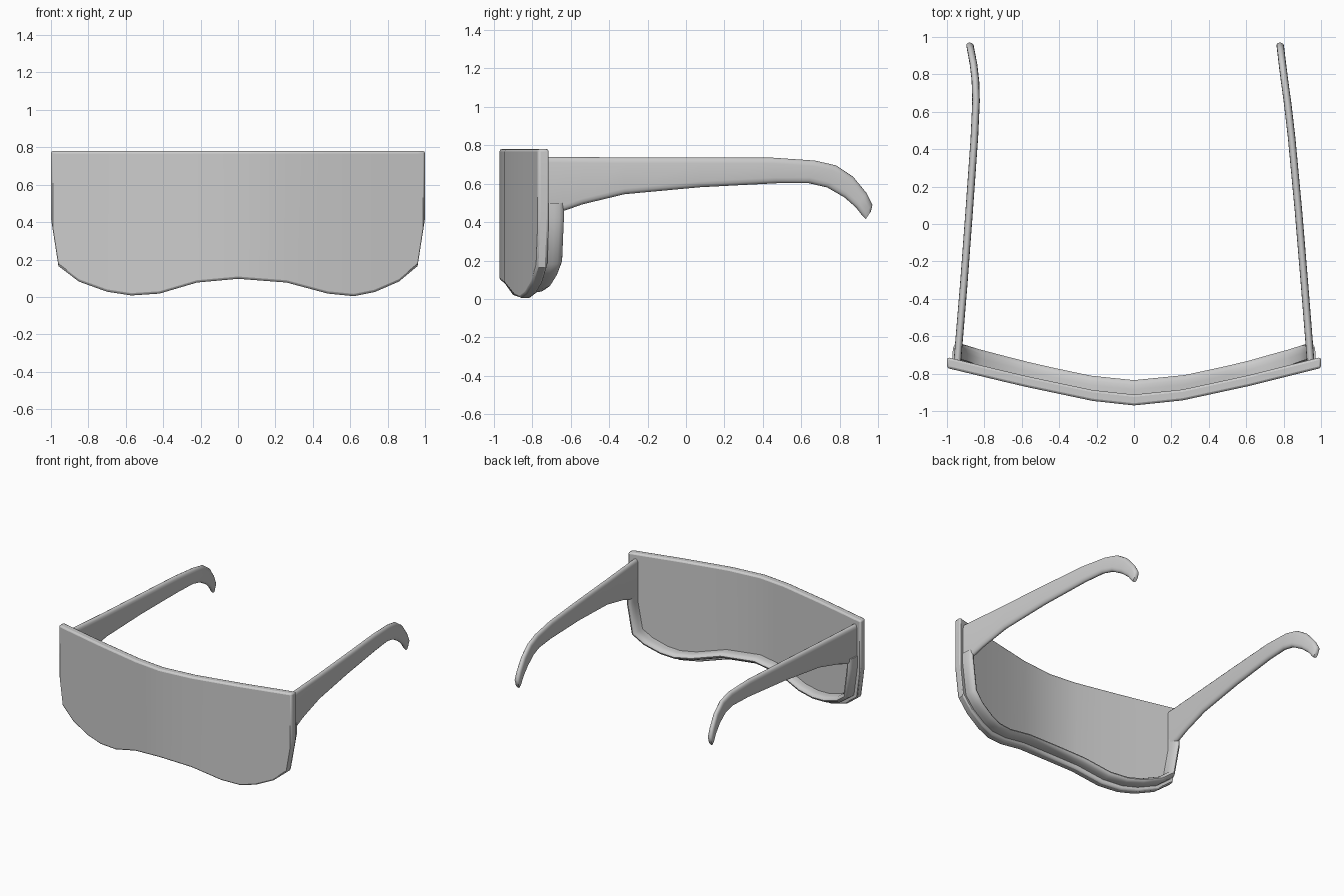
import bpy, bmesh, math
from mathutils import Vector

if "Cube" in bpy.data.objects:
    bpy.data.objects.remove(bpy.data.objects["Cube"])


def lerp(table, v):
    if v <= table[0][0]:
        return table[0][1]
    for (a, fa), (b, fb) in zip(table, table[1:]):
        if v <= b:
            return fa + (fb - fa) * (v - a) / (b - a)
    return table[-1][1]


def finish(name, bm, angle=40, bevel=0):
    bmesh.ops.recalc_face_normals(bm, faces=bm.faces)
    me = bpy.data.meshes.new(name)
    bm.to_mesh(me)
    bm.free()
    ob = bpy.data.objects.new(name, me)
    bpy.context.collection.objects.link(ob)
    if bevel:
        m = ob.modifiers.new("bevel", 'BEVEL')
        m.width, m.segments, m.limit_method = bevel, 2, 'ANGLE'
        m.angle_limit = math.radians(45)
    bpy.ops.object.select_all(action='DESELECT')
    bpy.context.view_layer.objects.active = ob
    ob.select_set(True)
    bpy.ops.object.shade_smooth_by_angle(angle=math.radians(angle))
    return ob


def loft(name, rings, angle=40):
    bm = bmesh.new()
    rows = [[bm.verts.new(p) for p in r] for r in rings]
    n = len(rows[0])
    for a, b in zip(rows, rows[1:]):
        for i in range(n):
            j = (i + 1) % n
            bm.faces.new((a[i], a[j], b[j], b[i]))
    bm.faces.new(rows[0])
    bm.faces.new(rows[-1])
    return finish(name, bm, angle)


# Horizontal bow of the front, and lower outline as (x, z)
bow = [(-1, -.77), (-.6, -.866), (-.22, -.946), (0, -.97), (.26, -.943), (.62, -.865), (1, -.77)]
lower = [(-1, .42), (-.96, .165), (-.85, .082), (-.7, .028), (-.57, .008), (-.42, .018),
         (-.22, .077), (0, .097), (.26, .077), (.48, .018), (.62, .004), (.73, .026),
         (.86, .082), (.96, .165), (1, .42)]

# Curved shield lens: columns from the lower outline to the straight top
loft("shield_lens", [[(x, lerp(bow, x) + d, z) for d, z in
                      ((0, lz), (0, .78), (.058, .78), (.058, lz))]
                     for x, lz in lower]).name
lens = bpy.data.objects["shield_lens"]
bev = lens.modifiers.new("bevel", 'BEVEL')
bev.width, bev.segments, bev.limit_method = .012, 2, 'ANGLE'
bev.angle_limit = math.radians(50)
# keep the edge rounding ahead of the smoothing modifier, if there is one
lens.modifiers.move(len(lens.modifiers) - 1, 0)

# Padded rim behind the lower and side edges (inward offset, depth)
section = [(.03, .045), (.03, .085), (.034, .112), (.044, .13), (.056, .135),
           (.068, .128), (.076, .11), (.078, .085), (.078, .045)]
path = [Vector((-1, .5))] + [Vector(p) for p in lower] + [Vector((1, .5))]
rings = []
for i, p in enumerate(path):
    d0 = (p - path[max(i - 1, 0)]) if i else path[1] - p
    d1 = (path[i + 1] - p) if i < len(path) - 1 else d0
    n0, n1 = (Vector((-d.y, d.x)).normalized() for d in (d0, d1))
    m = (n0 + n1).normalized()
    m /= max(m.dot(n0), .6)
    rings.append([((p + m * o).x, lerp(bow, p.x) + d, (p + m * o).y) for o, d in section])
loft("padded_rim", rings, 50)

# Temple arms: (top y, top z, bottom y, bottom z) stations
arm = [(-.745, .74, -.745, .44), (-.63, .739, -.63, .46), (-.53, .738, -.54, .492),
       (-.32, .736, -.32, .545), (.07, .736, .07, .581), (.45, .735, .47, .602),
       (.67, .72, .64, .602), (.78, .695, .735, .58), (.87, .635, .825, .528),
       (.94, .55, .885, .475), (.97, .49, .918, .432), (.962, .455, .935, .415)]
centre = {"left_temple": [(-.74, -.945), (-.2, -.9), (.3, -.865), (.55, -.847), (.72, -.843),
                          (.85, -.857), (.97, -.88)],
          "right_temple": [(-.74, .945), (-.2, .902), (.3, .86), (.6, .828), (.8, .8), (.97, .78)]}
for name, line in centre.items():
    rings = []
    for k, (ty, tz, by, bz) in enumerate(arm):
        half = .013 if k == len(arm) - 1 else .02
        t, b = Vector((ty, tz)), Vector((by, bz))
        mid, up = (t + b) / 2, (t - b) / 2
        height = up.length
        soft = min(.03, height * .6)
        ring = []
        # rounded long section: half-ellipse caps with flat flanks
        for s in (1, -1):
            for q in range(7):
                a = math.pi * q / 6
                h = s * (height - soft + soft * math.sin(a))
                p = mid + up * (h / height)
                ring.append((lerp(line, p.x) + s * half * math.cos(a), p.x, p.y))
        rings.append(ring)
    loft(name, rings, 50)
